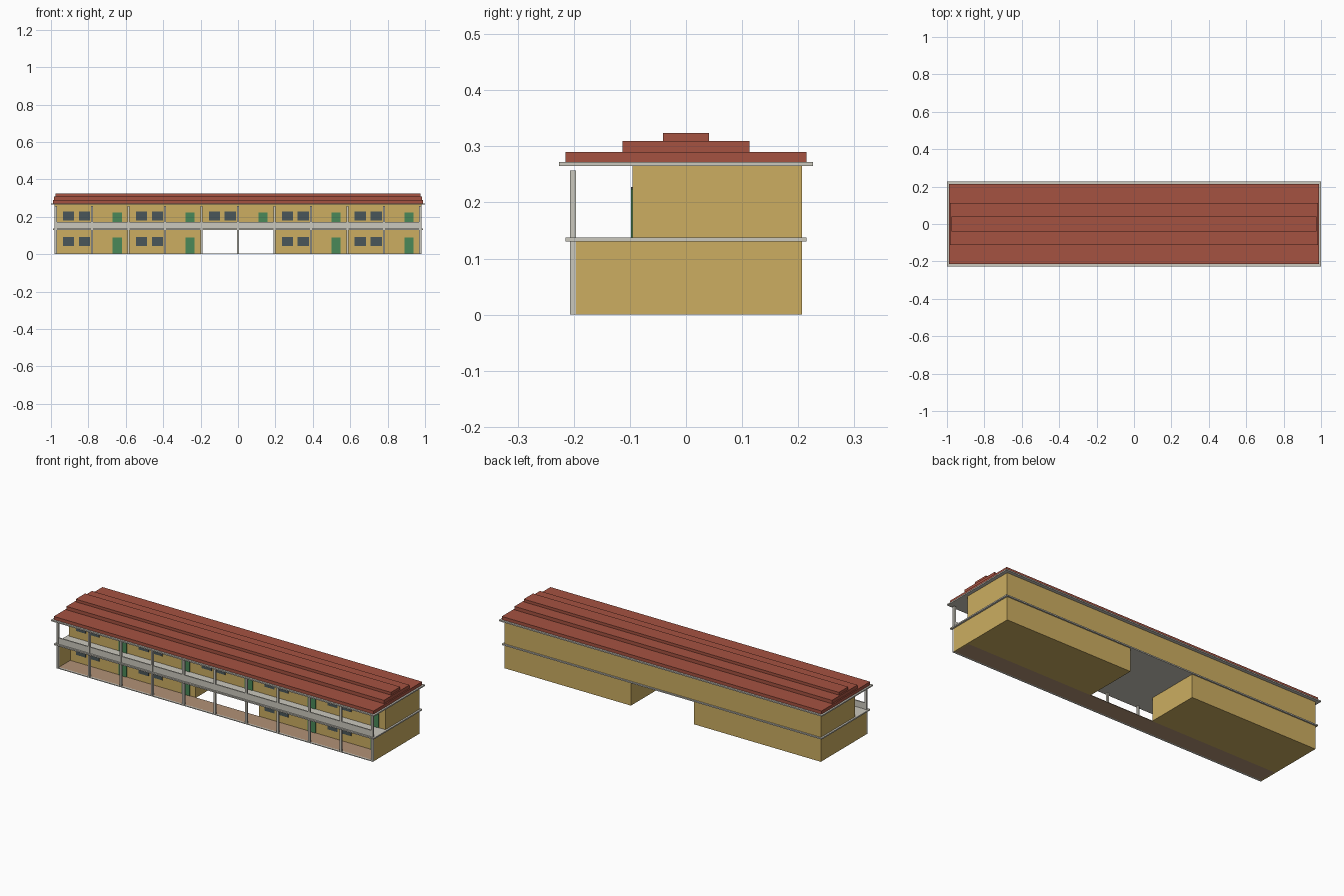
import bpy
import bmesh
from mathutils import Matrix, Vector

if "Cube" in bpy.data.objects:
    bpy.data.objects.remove(bpy.data.objects["Cube"], do_unlink=True)


def linear(c):
    c /= 255
    return c / 12.92 if c <= 0.04045 else ((c + 0.055) / 1.055) ** 2.4


def material(name, r, g, b):
    m = bpy.data.materials.new(name)
    m.use_nodes = True
    colour = (linear(r), linear(g), linear(b), 1)
    m.diffuse_color = colour
    bsdf = next(n for n in m.node_tree.nodes if n.type == 'BSDF_PRINCIPLED')
    bsdf.inputs["Base Color"].default_value = colour
    return m


def boxes(name, mat, spans):
    """One object made of boxes, each given as ((x0, x1), (y0, y1), (z0, z1))."""
    bm = bmesh.new()
    for span in spans:
        centre = Vector([(a + b) / 2 for a, b in span])
        size = Vector([b - a for a, b in span])
        bmesh.ops.create_cube(bm, size=1, matrix=Matrix.LocRotScale(centre, None, size))
    mesh = bpy.data.meshes.new(name)
    bm.to_mesh(mesh)
    bm.free()
    mesh.materials.append(mat)
    obj = bpy.data.objects.new(name, mesh)
    bpy.context.collection.objects.link(obj)
    return obj


def around(c, width):
    return (c - width / 2, c + width / 2)


ochre = material("ochre wall", 204, 174, 97)
red = material("red roof", 165, 82, 65)
grey = material("pale concrete", 203, 200, 189)
tan = material("tan floor", 178, 146, 118)
green = material("green door", 74, 137, 88)
slate = material("slate glass", 74, 86, 90)

# Main dimensions
END = 0.98          # half length of the walls
PASSAGE = 0.196     # half width of the open passage
FRONT = -0.207      # front line of the columns
INNER = -0.196      # back of the columns
WALL = -0.095       # room front wall
BACK = 0.207
FLOOR1 = 0.137      # upper floor level
EAVES = 0.265

# Rooms: two ground blocks beside the passage, one long upper block
sides = [(-END, -PASSAGE), (PASSAGE, END)]
boxes("ground_rooms", ochre, [(s, (WALL, BACK), (0, 0.13)) for s in sides])
boxes("upper_rooms", ochre, [((-END, END), (WALL, BACK), (FLOOR1, EAVES))])
boxes("veranda_end_walls", ochre,
      [(s, (INNER, WALL), (0, 0.13)) for s in [(-END, -0.972), (0.972, END)]])

# Floors and slabs
boxes("veranda_floor", tan, [((-END, END), (INNER, WALL), (0, 0.003))])
boxes("front_curb", grey, [((-END, END), (FRONT, INNER), (0, 0.004))])
boxes("middle_slab", grey, [((-0.99, 0.99), (-0.215, 0.215), (0.13, FLOOR1))])
boxes("roof_slab", grey, [((-1, 1), (-0.226, 0.226), (EAVES, 0.272))])

# Columns and balcony parapet
pitch = (END - 0.0055) / 5
boxes("columns", grey,
      [(around(i * pitch, 0.011), (FRONT, INNER), (0, 0.257)) for i in range(-5, 6)])
boxes("balcony_parapet", grey, [((-END, END), (-0.205, -0.198), (FLOOR1, 0.172))])

# Stepped roof
boxes("roof_tiers", red, [
    ((-0.99, 0.99), (-0.215, 0.215), (0.272, 0.29)),
    ((-0.983, 0.983), (-0.113, 0.113), (0.29, 0.309)),
    ((-0.976, 0.976), (-0.041, 0.041), (0.309, 0.324))])

# Each classroom has two windows and a door; the passage replaces the middle one below
windows, doors = [], []
for level, rooms in ((0.003, (0, 1, 3, 4)), (FLOOR1, range(5))):
    sill = level + 0.042
    for k in rooms:
        start = -0.976 + 0.39 * k
        windows += [(around(start + dx, 0.06), (WALL - 0.003, WALL), (sill, sill + 0.048))
                    for dx in (0.07, 0.155)]
        doors.append((around(start + 0.33, 0.049), (WALL - 0.003, WALL),
                      (level, level + 0.087)))
boxes("windows", slate, windows)
boxes("doors", green, doors)
